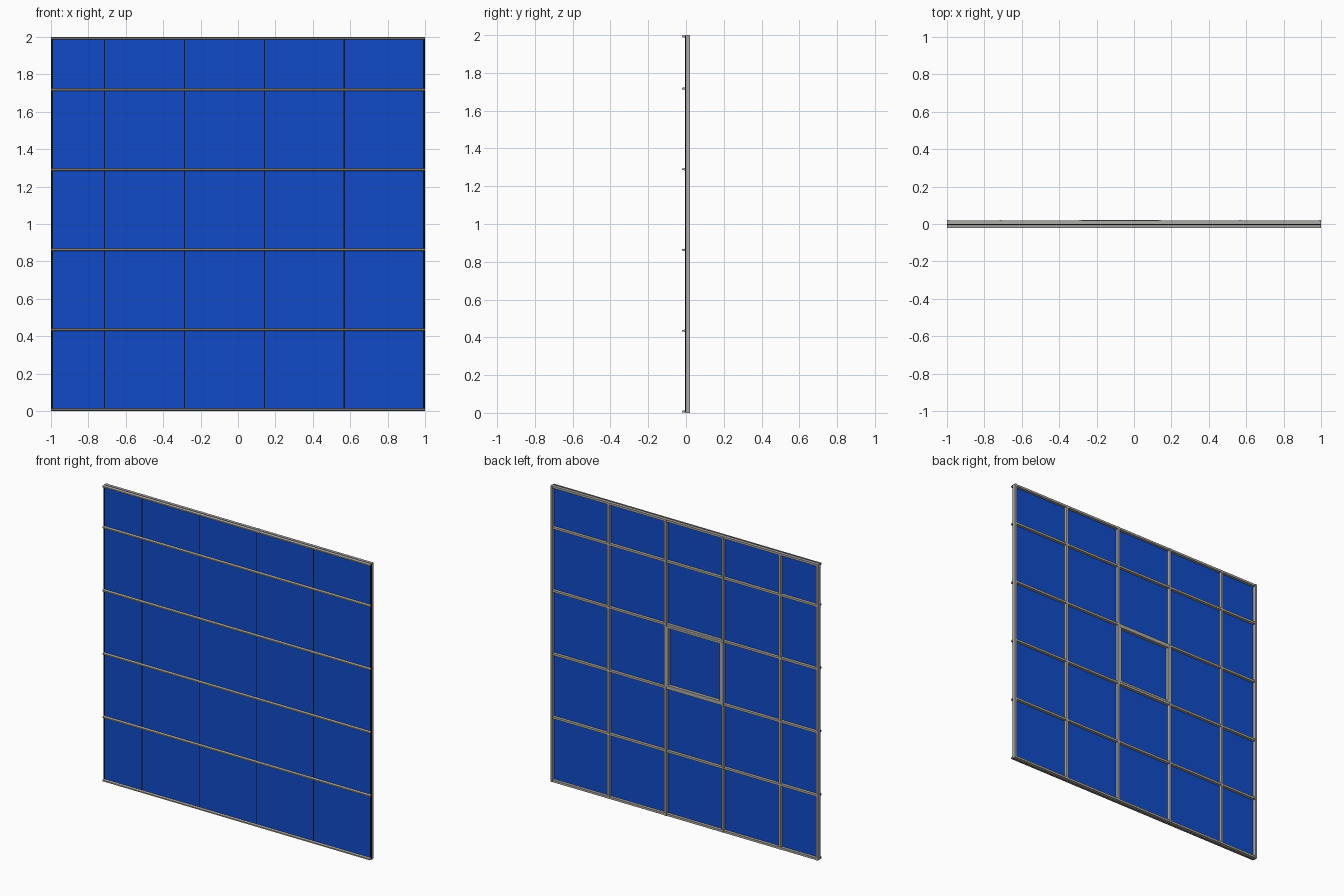
import bpy
import bmesh

cube = bpy.data.objects.get("Cube")
if cube:
    bpy.data.objects.remove(cube, do_unlink=True)


def make_material(name, rgb):
    mat = bpy.data.materials.new(name)
    mat.use_nodes = True
    mat.diffuse_color = (*rgb, 1)
    mat.node_tree.nodes["Principled BSDF"].inputs["Base Color"].default_value = (*rgb, 1)
    return mat


blue = make_material("blue glass", (0.005, 0.07, 0.58))
grey = make_material("grey metal", (0.42, 0.41, 0.39))
black = make_material("black rubber", (0.004, 0.004, 0.004))


def prism(name, profile, x0, x1, mat):
    """Extrude a (y, z) profile along x."""
    bm = bmesh.new()
    ends = [[bm.verts.new((x, y, z)) for y, z in profile] for x in (x0, x1)]
    bm.faces.new(ends[0])
    bm.faces.new(ends[1][::-1])
    n = len(profile)
    for i in range(n):
        j = (i + 1) % n
        bm.faces.new((ends[0][i], ends[1][i], ends[1][j], ends[0][j]))
    bmesh.ops.recalc_face_normals(bm, faces=bm.faces)
    mesh = bpy.data.meshes.new(name)
    bm.to_mesh(mesh)
    bm.free()
    mesh.materials.append(mat)
    obj = bpy.data.objects.new(name, mesh)
    bpy.context.collection.objects.link(obj)
    return obj


def box(name, x, y, z, mat):
    """Box from (low, high) pairs."""
    return prism(name, [(y[0], z[0]), (y[1], z[0]), (y[1], z[1]), (y[0], z[1])], *x, mat)


HALF = 0.007                                  # half width of the frame bars
END = 1 - HALF
xs = [-END, -0.713, -0.286, 0.141, 0.568, END]
zs = [HALF, 0.435, 0.863, 1.29, 1.717, 2 - HALF]
FRONT, GLASS, BACK = -0.021, -0.006, 0.021

# Vertical mullions with a black joint strip in front
for x in xs:
    box("mullion", (x - HALF, x + HALF), (0, BACK), (0, 2), grey)
    edge = abs(x) == END
    w = 0.006 if edge else 0.003
    centre = x + (0.001 if x > 0 else -0.001) if edge else x
    box("joint_strip", (centre - w, centre + w), (GLASS + 0.0005, 0), (0.002, 1.998), black)

# Horizontal transoms, their seals and tapered front caps
for z in zs:
    box("transom", (-1, 1), (0, BACK - 0.002), (z - HALF, z + HALF), grey)
    box("transom_seal", (-0.999, 0.999), (GLASS + 0.0008, 0), (z - 0.005, z + 0.005), black)
    prism("transom_cap", [(GLASS, z - 0.007), (GLASS, z + 0.007), (-0.012, z + 0.005),
                          (FRONT, z + 0.004), (FRONT, z - 0.004), (-0.012, z - 0.005)],
          -1, 1, grey)

# Glass panes between the joints
for x0, x1 in zip(xs, xs[1:]):
    for z0, z1 in zip(zs, zs[1:]):
        box("glass_pane", (x0 + 0.003, x1 - 0.003), (GLASS, -0.0005),
            (z0 + 0.003, z1 - 0.003), blue)

# Opening window sash in the middle bay
x0, x1, z0, z1 = xs[2] + HALF, xs[3] - HALF, zs[2] + HALF, zs[3] - HALF
SASH = 0.013
for z in (z0, z1 - SASH):
    box("sash_rail", (x0, x1), (-0.0005, BACK), (z, z + SASH), grey)
for x in (x0, x1 - SASH):
    box("sash_stile", (x, x + SASH), (-0.0005, BACK - 0.001), (z0, z1), grey)
